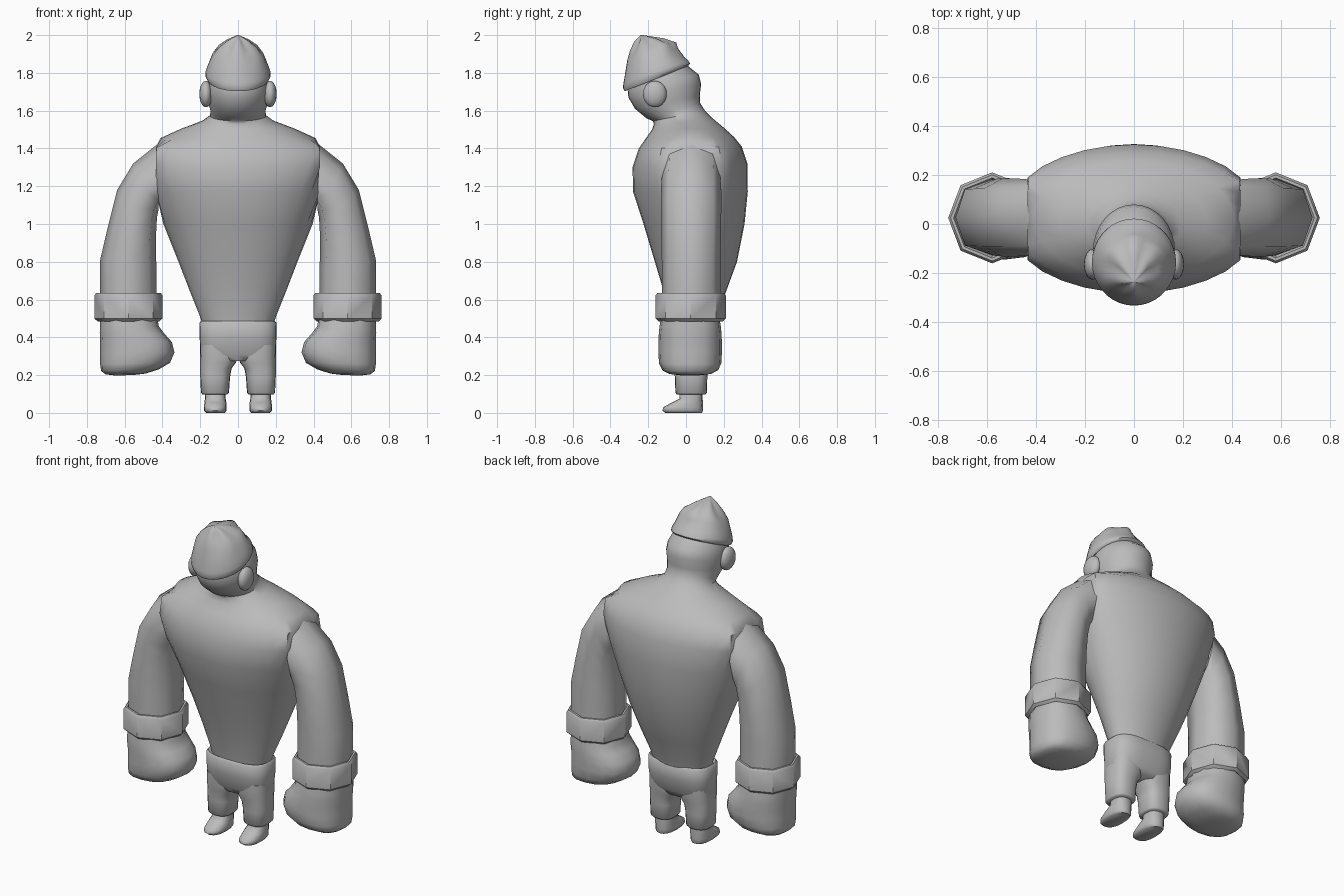
import bpy, bmesh, math
from mathutils import Vector

grey = bpy.data.materials.new("plain grey")
grey.diffuse_color = (0.5, 0.5, 0.5, 1)


def finish(obj, mirrored, angle):
    obj.data.materials.append(grey)
    bpy.ops.object.select_all(action='DESELECT')
    obj.select_set(True)
    bpy.context.view_layer.objects.active = obj
    bpy.ops.object.shade_smooth_by_angle(angle=math.radians(angle))
    if mirrored:
        obj.modifiers.new("mirror", 'MIRROR').use_mirror_merge = False


def loft(name, rings, plane, n=24, power=2.0, offset=0.0, clip=9.0,
         mirrored=False, angle=45):
    """Skin rings given as (a0, z0, a1, z1, half_width[, flute]).
    plane 'y': end points lie in the YZ plane and the width runs along x.
    plane 'x': end points lie in the XZ plane and the width runs along y."""
    bm = bmesh.new()
    loops = []
    for a0, z0, a1, z1, w, *flute in rings:
        loop = []
        for i in range(n):
            t = 2 * math.pi * i / n
            c, s = math.cos(t), math.sin(t)
            k = 1 + (flute[0] * math.cos(6 * t) if flute else 0)
            c = math.copysign(abs(c) ** (2 / power), c) * k
            s = math.copysign(abs(s) ** (2 / power), s) * k
            a = (a0 + a1) / 2 + c * (a0 - a1) / 2
            z = (z0 + z1) / 2 + c * (z0 - z1) / 2
            b = max(-clip, min(clip, s * w)) + offset
            loop.append(bm.verts.new((b, a, z) if plane == 'y' else (a, b, z)))
        loops.append(loop)
    for lo, hi in zip(loops, loops[1:]):
        for i in range(n):
            j = (i + 1) % n
            bm.faces.new((lo[i], lo[j], hi[j], hi[i]))
    bm.faces.new(loops[0])
    bm.faces.new(loops[-1])
    bmesh.ops.recalc_face_normals(bm, faces=bm.faces)
    mesh = bpy.data.meshes.new(name)
    bm.to_mesh(mesh)
    bm.free()
    obj = bpy.data.objects.new(name, mesh)
    bpy.context.collection.objects.link(obj)
    finish(obj, mirrored, angle)
    return obj


# Torso, neck and head in one skin, flattened at the shoulders
loft("body", [
    (-.08, .46, .15, .46, .185), (-.09, .52, .165, .52, .205),
    (-.12, .65, .215, .65, .257), (-.165, .80, .27, .80, .315),
    (-.225, 1.0, .31, 1.0, .395), (-.28, 1.17, .327, 1.17, .47),
    (-.283, 1.30, .325, 1.32, .53), (-.25, 1.40, .295, 1.41, .52),
    (-.215, 1.45, .255, 1.46, .41), (-.18, 1.50, .20, 1.51, .30),
    (-.17, 1.53, .14, 1.56, .19), (-.175, 1.545, .10, 1.60, .148),
    (-.21, 1.56, .075, 1.64, .146), (-.27, 1.61, .073, 1.68, .158),
    (-.305, 1.67, .08, 1.74, .168), (-.31, 1.72, .068, 1.79, .163),
    (-.29, 1.78, .0, 1.845, .145), (-.20, 1.87, -.05, 1.90, .08),
], 'y', n=32, clip=.435, angle=50)

# Knitted hat with a rolled brim and pinched top
loft("hat", [
    (-.30, 1.715, -.01, 1.83, .145), (-.325, 1.703, .01, 1.835, .162),
    (-.334, 1.72, .022, 1.85, .172), (-.331, 1.745, .012, 1.865, .172),
    (-.325, 1.78, -.01, 1.885, .162), (-.308, 1.87, -.045, 1.93, .137, .02),
    (-.288, 1.92, -.06, 1.96, .105, .07), (-.265, 1.965, -.13, 1.982, .055, .16),
    (-.24, 2.0, -.228, 2.0, .005),
], 'y', n=36, angle=60)

# Ears
bpy.ops.mesh.primitive_uv_sphere_add(segments=16, ring_count=10, radius=1)
ear = bpy.context.object
ear.name = "ears"
for v in ear.data.vertices:
    v.co = Vector((.17 + v.co.x * .035, -.165 + v.co.y * .063, 1.688 + v.co.z * .07))
finish(ear, True, 60)

# Sleeves curving down from the flat shoulder
loft("arms", [
    (.43, 1.42, .42, 1.08, .155), (.555, 1.32, .428, 1.04, .16),
    (.64, 1.18, .432, .99, .16), (.69, .98, .435, .89, .158),
    (.73, .81, .432, .77, .155), (.73, .56, .43, .56, .155),
], 'x', n=8, power=2.3, offset=.027, mirrored=True, angle=60)

# Thick rolled cuffs
loft("cuffs", [
    (.72, .51, .44, .51, .14), (.745, .485, .415, .485, .17),
    (.76, .50, .40, .50, .186), (.76, .622, .40, .622, .186),
    (.75, .636, .41, .636, .176), (.738, .636, .422, .636, .164),
    (.725, .60, .435, .60, .15),
], 'x', n=8, power=2.1, offset=.025, mirrored=True, angle=40)

# Mitten fists bulging inward
loft("hands", [
    (.73, .53, .43, .53, .15), (.73, .46, .42, .46, .162),
    (.732, .425, .39, .42, .166), (.73, .375, .35, .375, .168),
    (.73, .315, .336, .32, .168), (.73, .26, .36, .265, .165),
    (.725, .222, .42, .23, .148), (.70, .204, .49, .208, .11),
    (.65, .198, .56, .20, .05),
], 'x', n=16, power=2.4, offset=.022, mirrored=True, angle=60)

# Trousers: hips with a rounded waistband, then two legs
loft("hips", [
    (-.07, .478, .13, .478, .18), (-.085, .487, .145, .487, .195),
    (-.095, .475, .155, .475, .205), (-.095, .40, .155, .40, .203),
    (-.075, .31, .132, .31, .20), (-.055, .275, .11, .275, .17),
], 'y', n=32, power=2.8, angle=60)
loft("legs", [
    (.20, .36, .0, .36, .10), (.20, .30, .0, .30, .10),
    (.20, .265, .012, .265, .094), (.20, .235, .034, .235, .09),
    (.20, .19, .042, .19, .086), (.196, .106, .048, .106, .083),
    (.188, .097, .056, .097, .075),
], 'x', n=20, power=2.6, offset=.027, mirrored=True, angle=60)

# Small shoes with ankles
loft("shoes", [
    (-.11, .0, .085, .0, .05), (-.125, .012, .09, .012, .06),
    (-.12, .03, .09, .03, .06), (-.075, .055, .09, .055, .058),
    (-.035, .075, .088, .075, .055), (-.03, .13, .088, .13, .052),
], 'y', n=16, power=2.4, offset=.12, mirrored=True, angle=60)
